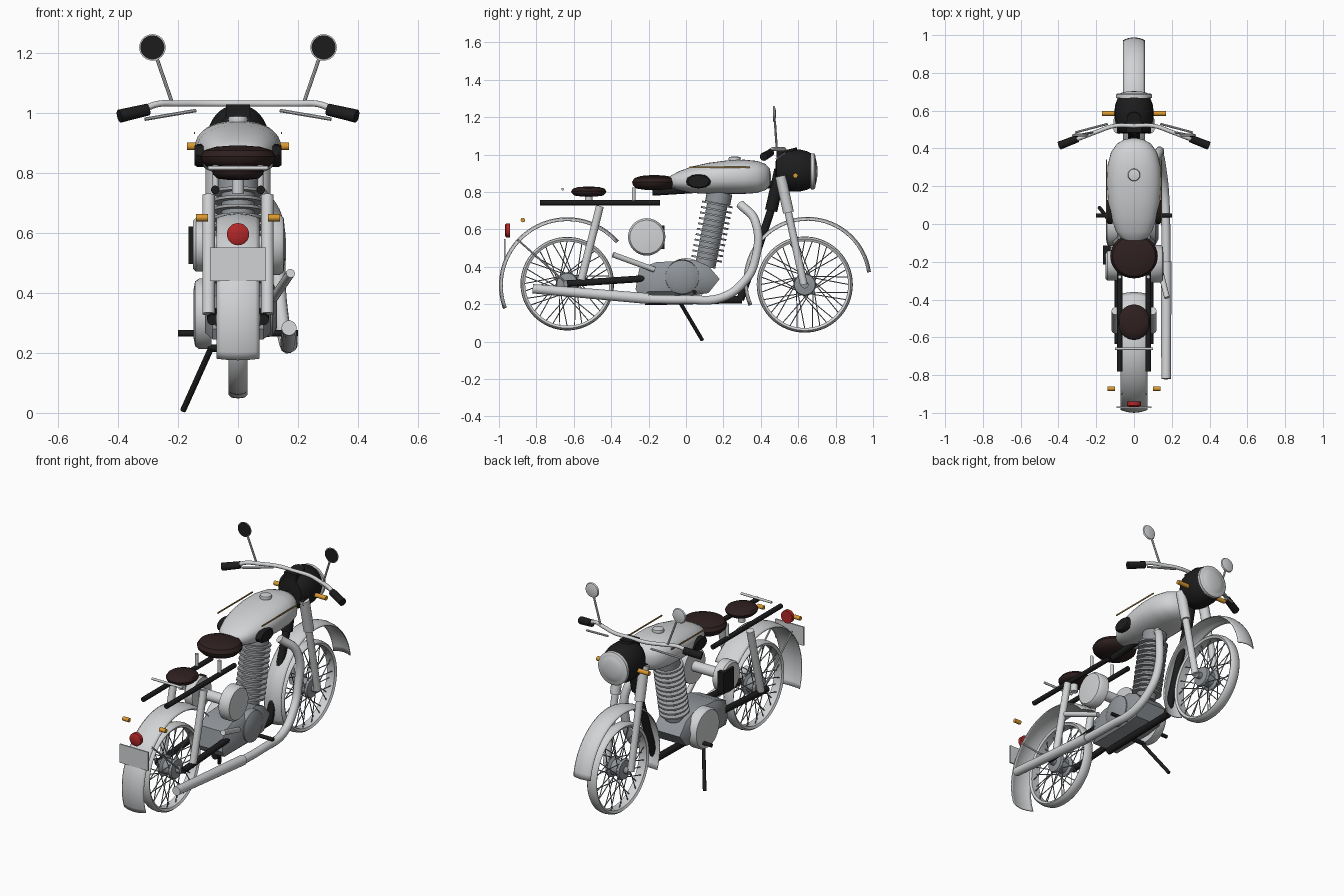
import bpy, bmesh
from math import sin, cos, pi, radians
from mathutils import Vector

cube = bpy.data.objects.get("Cube")
if cube:
    bpy.data.objects.remove(cube, do_unlink=True)


def material(name, r, g, b):
    m = bpy.data.materials.new(name)
    m.use_nodes = True
    m.diffuse_color = (r, g, b, 1)
    m.node_tree.nodes["Principled BSDF"].inputs["Base Color"].default_value = (r, g, b, 1)
    return m


chrome = material("chrome", .64, .65, .66)
steel = material("steel", .28, .3, .32)
fin_grey = material("fin grey", .36, .37, .38)
black = material("black", .012, .012, .012)
leather = material("dark leather", .028, .014, .014)
gold = material("gold", .38, .24, .06)
amber = material("amber", .7, .32, .03)
red = material("red", .45, .02, .02)


def finish(name, bm, mat, angle=40):
    bmesh.ops.recalc_face_normals(bm, faces=bm.faces)
    me = bpy.data.meshes.new(name)
    bm.to_mesh(me)
    bm.free()
    me.materials.append(mat)
    ob = bpy.data.objects.new(name, me)
    bpy.context.collection.objects.link(ob)
    bpy.ops.object.select_all(action='DESELECT')
    ob.select_set(True)
    bpy.context.view_layer.objects.active = ob
    if angle:
        bpy.ops.object.shade_smooth_by_angle(angle=radians(angle))
    return ob


def loft(name, rings, mat, closed=True, caps=True, loop=False, angle=40):
    """Skin a list of point rings; closed joins each ring, loop joins last to first."""
    bm = bmesh.new()
    vs = [[bm.verts.new(p) for p in ring] for ring in rings]
    n = len(vs[0])
    for i in range(len(vs) if loop else len(vs) - 1):
        a, b = vs[i], vs[(i + 1) % len(vs)]
        for j in range(n if closed else n - 1):
            k = (j + 1) % n
            bm.faces.new((a[j], a[k], b[k], b[j]))
    if caps and closed and not loop:
        bm.faces.new(vs[0])
        bm.faces.new(vs[-1])
    return finish(name, bm, mat, angle)


def lathe(name, center, axis, profile, mat, seg=32, scale=(1, 1, 1), loop=False):
    """Turn (radius, height) points round an axis through center."""
    q = Vector((0, 0, 1)).rotation_difference(Vector(axis))
    c, s = Vector(center), Vector(scale)
    rings = [[c + (q @ Vector((r * cos(2 * pi * i / seg), r * sin(2 * pi * i / seg), h))) * s
              for i in range(seg)] for r, h in profile]
    return loft(name, rings, mat, loop=loop)


def rod(name, a, b, r, mat, r2=None, seg=16):
    a, d = Vector(a), Vector(b) - Vector(a)
    return lathe(name, a, d, [(r, 0), (r2 or r, d.length)], mat, seg)


def tube(name, points, r, mat):
    """Bent pipe along smoothed points."""
    cu = bpy.data.curves.new(name, 'CURVE')
    cu.dimensions = '3D'
    cu.bevel_depth, cu.bevel_resolution, cu.use_fill_caps = r, 3, True
    cu.resolution_u = 6
    sp = cu.splines.new('BEZIER')
    sp.bezier_points.add(len(points) - 1)
    for bp, p in zip(sp.bezier_points, points):
        bp.co = p
        bp.handle_left_type = bp.handle_right_type = 'AUTO'
    tmp = bpy.data.objects.new(name + " path", cu)
    bpy.context.collection.objects.link(tmp)
    bpy.context.view_layer.update()
    me = bpy.data.meshes.new_from_object(tmp.evaluated_get(bpy.context.evaluated_depsgraph_get()))
    bpy.data.objects.remove(tmp, do_unlink=True)
    bm = bmesh.new()
    bm.from_mesh(me)
    bpy.data.meshes.remove(me)
    return finish(name, bm, mat)


def box(name, center, size, mat):
    bm = bmesh.new()
    bmesh.ops.create_cube(bm, size=1)
    for v in bm.verts:
        v.co = Vector(center) + v.co * Vector(size)
    return finish(name, bm, mat, 0)


def wheel(name, y, z, r):
    c = Vector((0, y, z))
    lathe(name + "_rim", c, (1, 0, 0), [(r - .025, -.025), (r - .012, -.032), (r - .003, -.022), (r, 0),
          (r - .003, .022), (r - .012, .032), (r - .025, .025)], chrome, 64, loop=True)
    lathe(name + "_hub", c, (1, 0, 0), [(.02, -.075), (.02, -.05), (.055, -.045), (.06, -.03), (.045, -.02),
          (.045, .02), (.06, .03), (.055, .045), (.02, .05), (.02, .075)], steel)
    # crossed spokes, alternating hub flanges
    for i in range(36):
        a, side = 2 * pi * i / 36, (-1) ** i
        h = a + (.9 if i % 4 < 2 else -.9)
        rod(name + "_spoke", c + Vector((side * .035, .05 * cos(h), .05 * sin(h))),
            c + Vector((side * .008, (r - .02) * cos(a), (r - .02) * sin(a))), .0028, steel, seg=5)


def fender(name, y, z, r, a0, a1, w):
    rings = []
    for i in range(37):
        a = radians(a0 + (a1 - a0) * i / 36)
        rings.append([(w * t, y + (r - .016 * t ** 2) * cos(a), z + (r - .016 * t ** 2) * sin(a))
                      for t in (-1, -.8, -.5, 0, .5, .8, 1)])
    ob = loft(name, rings, chrome, closed=False)
    mod = ob.modifiers.new("sheet", 'SOLIDIFY')
    mod.thickness = .005


# Wheels and fenders
wheel("front_wheel", .635, .305, .257)
wheel("rear_wheel", -.635, .31, .25)
fender("front_fender", .65, .325, .342, 8, 203, .057)
fender("rear_fender", -.635, .3, .365, 41, 200, .072)
box("number_plate", (0, -.97, .495), (.185, .008, .11), chrome)

# Tank: flattened egg cross-sections along y (y, half width, bottom, top)
sections = [(-.1, .02, .84, .865), (-.085, .06, .825, .885), (-.04, .095, .81, .91), (.03, .12, .795, .936),
            (.12, .138, .79, .956), (.22, .144, .79, .969), (.31, .14, .79, .973), (.38, .122, .795, .966),
            (.425, .09, .81, .95), (.448, .05, .835, .925), (.454, .015, .865, .895)]
rings = []
for y, w, lo, hi in sections:
    ring = []
    for i in range(32):
        c, s = cos(2 * pi * i / 32), sin(2 * pi * i / 32)
        ring.append((w * abs(c) ** .85 * (1 if c > 0 else -1), y,
                     (lo + hi) / 2 + (hi - lo) / 2 * abs(s) ** .85 * (1 if s > 0 else -1)))
    rings.append(ring)
loft("fuel_tank", rings, chrome, angle=60)
lathe("filler_cap", (0, .26, .965), (0, 0, 1), [(.03, 0), (.033, .012), (.03, .022), (.01, .025)], chrome)

# Seats
pad = [(.3, -1), (.8, -.8), (.97, -.3), (1, .1), (.9, .6), (.6, .9), (.2, 1)]
for name, y, z, rx, ry, rz in (("front_seat", -.17, .85, .126, .118, .04), ("rear_seat", -.52, .802, .086, .094, .027)):
    lathe(name, (0, y, z), (0, 0, 1), pad, leather, 32, (rx, ry, rz))
rod("seat_post", (0, -.52, .73), (0, -.52, .79), .02, chrome)
rod("rack_end_bar", (-.1, -.66, .815), (.1, -.66, .815), .007, chrome)

# Frame
rod("backbone", (0, -.18, .8), (0, .46, .84), .02, black)
rod("steering_neck", (0, .505, .92), (0, .455, .7), .033, black)
tube("down_tube", [(0, .46, .72), (0, .41, .57), (0, .29, .225)], .022, black)
rod("bottom_tube", (0, .3, .225), (0, -.22, .215), .02, black)
rod("fork_clamp", (-.09, .505, .87), (.09, .505, .87), .025, black)

# Engine
low, up = Vector((0, .11, .44)), Vector((0, .17, .745))
axis = (up - low).normalized()
rod("cylinder_barrel", low - axis * .04, up, .055, steel, seg=32)
for i in range(11):
    p = low.lerp(up, i / 10.5 + .01)
    rod("cooling_fin", p - axis * .005, p + axis * .005, .083, fin_grey, seg=32)
rod("cylinder_head", up - axis * .005, up + axis * .055, .068, steel, seg=24)
outline = [(-.27, .28), (-.25, .39), (-.16, .425), (.05, .435), (.12, .405), (.18, .335), (.12, .26), (.02, .245), (-.25, .245)]
loft("crankcase", [[(x, -.04 + (y + .04) * k, .335 + (z - .335) * k) for y, z in outline]
                   for x, k in ((-.11, .75), (-.085, 1), (.085, 1), (.11, .75))], steel)
lathe("clutch_cover", (.08, -.02, .345), (1, 0, 0), [(.095, 0), (.09, .035), (.06, .05)], steel)
lathe("primary_cover", (-.148, 0, .33), (1, 0, 0), [(.08, 0), (.108, .005), (.117, .018), (.117, .06)], chrome)

# Side covers and battery
lathe("side_cover", (.09, -.21, .56), (1, 0, 0), [(.1, 0), (.1, .05), (.09, .062), (.05, .066)], chrome)
lathe("side_cover", (-.09, -.21, .56), (-1, 0, 0), [(.09, 0), (.09, .05), (.08, .06)], chrome)
rod("cover_mount", (-.1, -.21, .56), (.1, -.21, .56), .03, chrome)
box("battery_box", (-.145, -.165, .558), (.04, .1, .125), black)

# Exhaust
tube("exhaust_header", [(.07, .29, .735), (.125, .37, .645), (.135, .365, .42), (.145, .31, .32),
                        (.16, .19, .235), (.168, 0, .225), (.17, -.22, .228)], .024, chrome)
rod("muffler", (.17, -.2, .23), (.17, -.82, .283), .029, chrome, .025, 24)
rod("kick_lever", (.12, -.17, .385), (.175, -.39, .465), .015, chrome)

# Parts mirrored on both sides
for s in (-1, 1):
    rod("rack_rail", (s * .076, -.78, .743), (s * .076, -.14, .743), .014, black)
    rod("seat_bracket", (s * .075, -.28, .74), (s * .075, -.28, .825), .01, chrome)
    rod("rear_shock", (s * .098, -.46, .725), (s * .098, -.56, .33), .021, chrome)
    rod("swingarm", (s * .085, -.635, .31), (s * .085, -.18, .34), .018, black)
    rod("fork_upper", (s * .08, .505, .885), (s * .08, .548, .69), .029, chrome)
    rod("fork_lower", (s * .08, .545, .7), (s * .08, .63, .305), .02, chrome)
    rod("fender_stay", (s * .065, -.9, .545), (s * .065, -.635, .31), .005, chrome, seg=8)
    rod("foot_peg", (s * .08, .045, .265), (s * .2, .045, .265), .011, black)
    rod("rear_indicator", (s * .1, -.872, .65), (s * .14, -.872, .65), .012, amber)
    rod("front_indicator", (s * .095, .585, .888), (s * .17, .585, .888), .013, amber)
    lathe("knee_pad", (s * .115, .067, .857), (s, 0, 0), [(1, 0), (1, .02), (.85, .03)], black, 12, (1, .068, .038))
    box("tank_stripe", (s * .145, .18, .932), (.004, .325, .008), gold)
    # handlebar half, grip, lever and mirror
    tube("handlebar", [(0, .52, 1.03), (s * .1, .52, 1.03), (s * .2, .487, 1.03),
                       (s * .27, .46, 1.028), (s * .32, .443, 1.008)], .011, chrome)
    rod("grip", (s * .3, .452, 1.01), (s * .395, .415, .988), .02, black, .022)
    rod("hand_lever", (s * .14, .53, 1.007), (s * .31, .485, .978), .006, chrome, seg=8)
    rod("mirror_stem", (s * .22, .485, 1.035), (s * .27, .475, 1.18), .006, chrome, seg=8)
    lathe("mirror_shell", (s * .285, .468, 1.217), (0, 1, 0), [(.044, 0), (.04, .007), (.02, .012)], chrome)
    rod("mirror_glass", (s * .285, .464, 1.217), (s * .285, .469, 1.217), .04, black, seg=32)

# Headlight
lathe("headlight_shell", (0, 0, .915), (0, 1, 0), [(.04, .478), (.08, .485), (.102, .515), (.11, .56),
      (.11, .61), (.1, .65), (.088, .672)], black, 32, (.93, 1, 1.02))
lathe("headlight_rim", (0, 0, .91), (0, 1, 0), [(.088, .665), (.096, .668), (.096, .685), (.085, .692)], chrome)
lathe("headlight_lens", (0, 0, .91), (0, 1, 0), [(.084, .685), (.07, .694), (.04, .701), (.01, .703)], chrome)
rod("speedometer", (0, .565, .99), (0, .555, 1.03), .038, black)
box("handlebar_clamp", (0, .515, 1.005), (.08, .06, .045), black)

# Tail light and stand
lathe("tail_light", (0, -.94, .595), (0, -1, 0), [(.037, 0), (.037, .022), (.028, .028)], red)
rod("side_stand", (-.09, -.035, .215), (-.183, .087, .008), .01, black)
rod("stand_pivot", (-.1, -.03, .215), (0, -.03, .215), .012, black)
